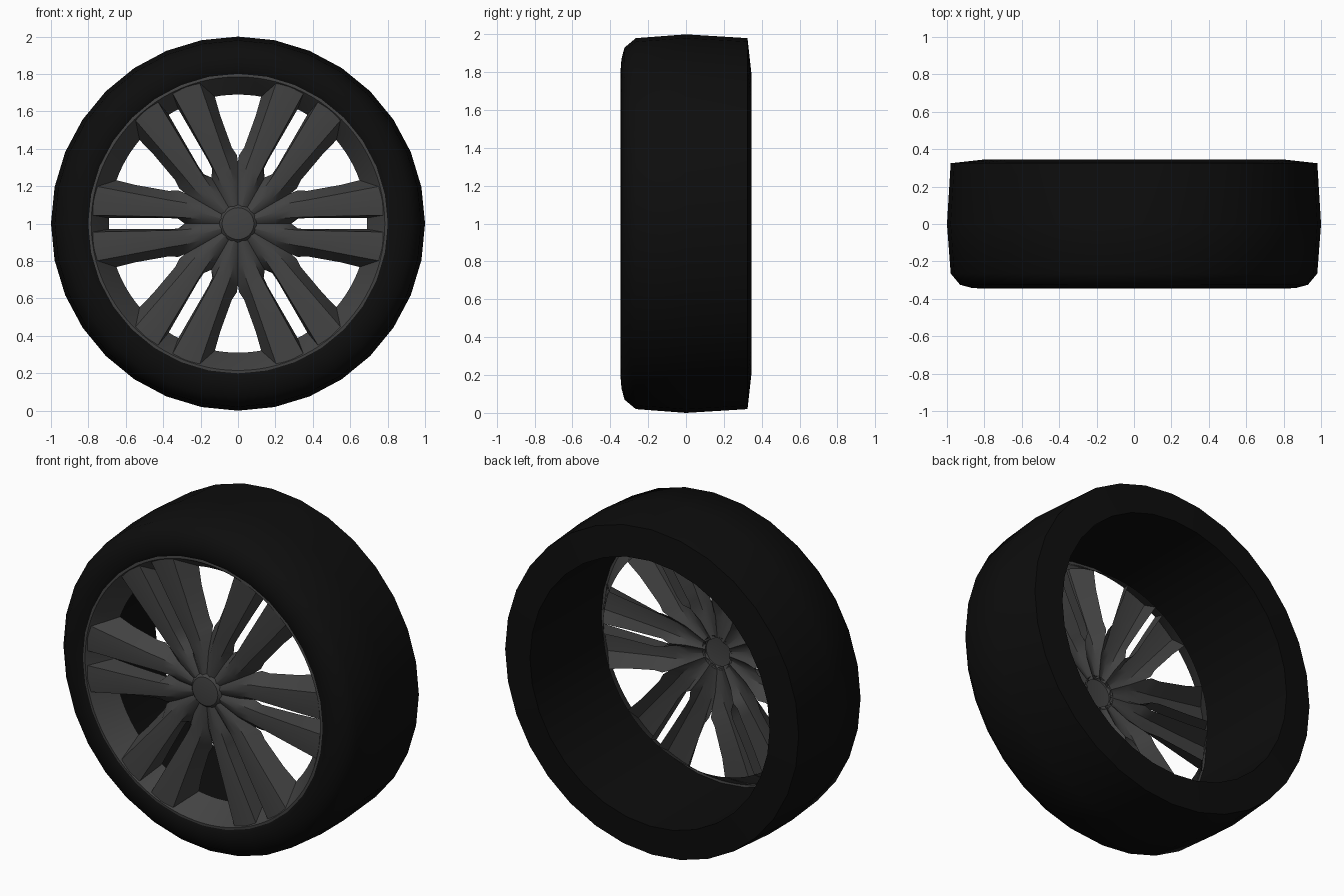
import bpy, bmesh
from math import sin, cos, pi, sqrt, radians

cube = bpy.data.objects.get("Cube")
if cube:
    bpy.data.objects.remove(cube, do_unlink=True)


def material(name, value):
    m = bpy.data.materials.new(name)
    m.use_nodes = True
    colour = (value, value, value, 1)
    m.diffuse_color = colour
    bsdf = m.node_tree.nodes["Principled BSDF"]
    bsdf.inputs["Base Color"].default_value = colour
    bsdf.inputs["Roughness"].default_value = 0.7
    return m


rubber = material("black rubber", 0.004)
alloy = material("dark grey alloy", 0.055)


def finish(bm, name, mat, angle):
    mesh = bpy.data.meshes.new(name)
    bm.to_mesh(mesh)
    bm.free()
    obj = bpy.data.objects.new(name, mesh)
    bpy.context.collection.objects.link(obj)
    mesh.materials.append(mat)
    bpy.ops.object.select_all(action='DESELECT')
    obj.select_set(True)
    bpy.context.view_layer.objects.active = obj
    bpy.ops.object.shade_smooth_by_angle(angle=radians(angle))
    return obj


def lathe(name, profile, segments, mat, closed=False, angle=30):
    """Revolve (radius, y) points about the axle."""
    bm = bmesh.new()
    rings = []
    for r, y in profile:
        ring = []
        for i in range(segments):
            a = 2 * pi * i / segments
            ring.append(bm.verts.new((r * cos(a), y, 1 + r * sin(a))))
        rings.append(ring)
    pairs = list(zip(rings, rings[1:]))
    if closed:
        pairs.append((rings[-1], rings[0]))
    for p, q in pairs:
        for i in range(segments):
            j = (i + 1) % segments
            bm.faces.new((p[i], p[j], q[j], q[i]))
    bmesh.ops.remove_doubles(bm, verts=bm.verts, dist=0.0005)
    if closed:
        bmesh.ops.recalc_face_normals(bm, faces=bm.faces)
    return finish(bm, name, mat, angle)


# Tyre: tread, sidewalls and the plain inner wall
lathe("tyre", [(.8, -.335), (.82, -.345), (.87, -.341), (.93, -.325), (.98, -.265),
               (1, 0), (.98, .325), (.8, .345)], 32, rubber, closed=True, angle=40)

# Rim lip with its sloping dish
lathe("rim_lip", [(.69, -.195), (.775, -.325), (.785, -.337), (.803, -.335), (.803, -.3)],
      96, alloy)

# Centre cap
lathe("centre_cap", [(.1, -.298), (.085, -.314), (.05, -.318), (0, -.318)], 36, alloy)

# Half of one spoke pair, from hub to rim:
# distance, offsets (slot edge, inner crease, outer crease, gap edge), depths (slot, face, gap)
ROWS = [
    (.08, 0, .012, .036, .046, -.298, -.3, -.298),
    (.2, 0, .024, .09, .115, -.28, -.3, -.28),
    (.285, 0, .032, .112, .164, -.245, -.302, -.245),
    (.32, .026, .034, .118, .178, -.23, -.304, -.23),
    (.37, .03, .036, .126, .175, -.22, -.308, -.225),
    (.55, .03, .04, .16, .207, -.21, -.318, -.21),
    (0, .03, .045, .2, .232, -.195, -.328, -.195),
]


def section(row):
    u, slot, inner, outer, gap, y_slot, y_face, y_gap = row
    mid = (inner + outer) / 2
    points = [(slot, y_slot, .69), (inner, y_face, .785), (mid, y_face - .005, .785),
              (outer, y_face, .785), (gap, y_gap, .69)]
    # The last row follows the round rim
    return [(u or sqrt(r * r - v * v), v, y) for v, y, r in points]


bm = bmesh.new()
for k in range(6):
    a = k * pi / 3
    for side in (1, -1):
        grid = [[bm.verts.new((u * cos(a) - side * v * sin(a), y,
                               1 + u * sin(a) + side * v * cos(a)))
                 for u, v, y in section(row)] for row in ROWS]
        for low, high in zip(grid, grid[1:]):
            for i in range(len(low) - 1):
                quad = [low[i], high[i], high[i + 1], low[i + 1]]
                bm.faces.new(quad if side > 0 else quad[::-1])
bmesh.ops.remove_doubles(bm, verts=bm.verts, dist=0.002)
bmesh.ops.recalc_face_normals(bm, faces=bm.faces)
bm.normal_update()
if sum(f.normal.y * f.calc_area() for f in bm.faces) > 0:
    bmesh.ops.reverse_faces(bm, faces=bm.faces)
finish(bm, "spokes", alloy, 25)
